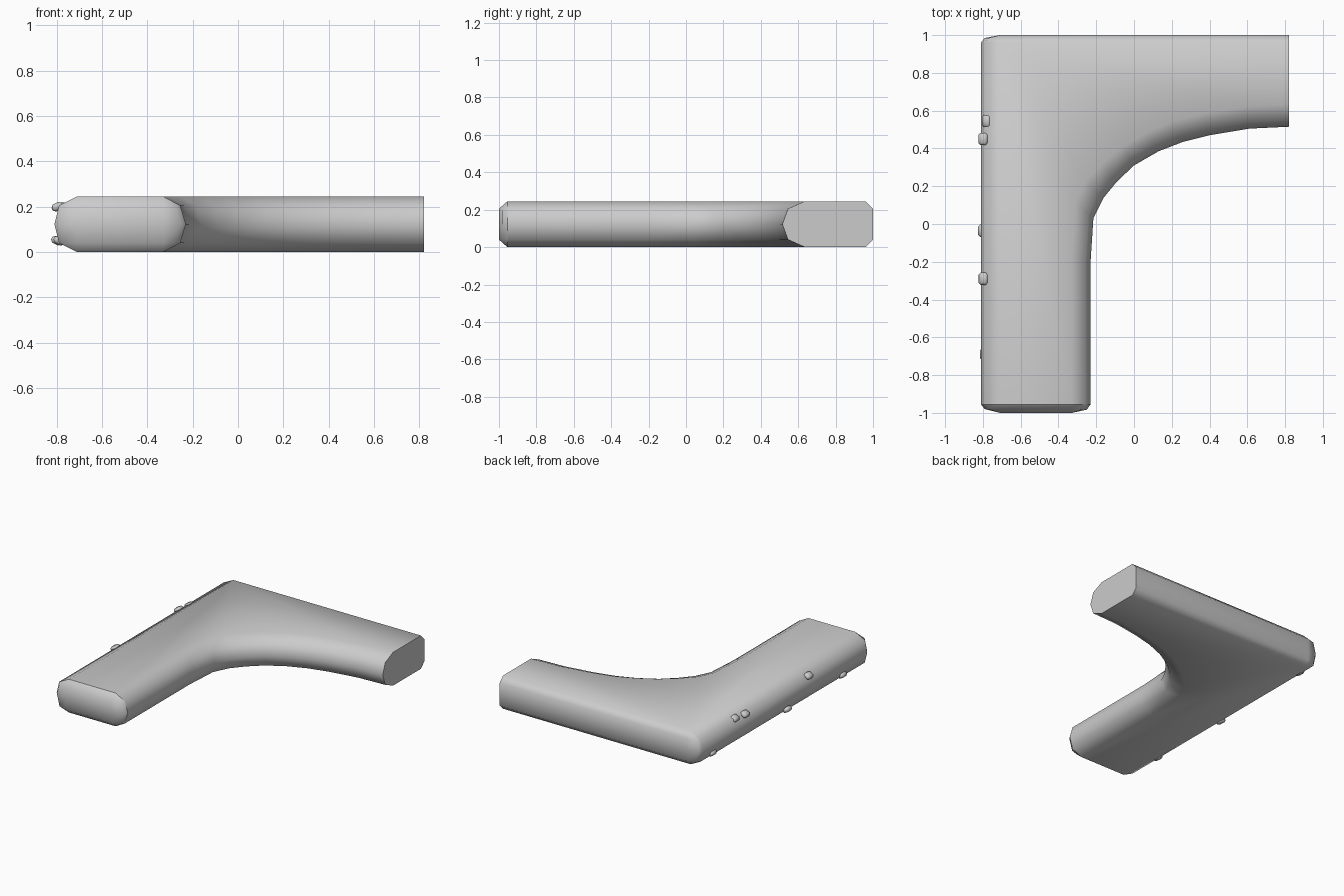
import bpy, bmesh, math

if "Cube" in bpy.data.objects:
    bpy.data.objects.remove(bpy.data.objects["Cube"])

grey = bpy.data.materials.new("plain_grey")
grey.diffuse_color = (0.6, 0.6, 0.6, 1)
grey.use_nodes = True
grey.node_tree.nodes["Principled BSDF"].inputs["Base Color"].default_value = grey.diffuse_color

H = 0.245
# Inner curve at mid height (widest) and at the flat faces (narrowest)
INNER_MID = [(-.23, -.955), (-.23, -.2), (-.215, .03), (-.16, .14), (-.09, .225), (0, .31),
             (.13, .385), (.26, .435), (.4, .47), (.61, .505), (.82, .515)]
INNER_FLAT = [(-.33, -.955), (-.33, -.2), (-.31, .11), (-.26, .225), (-.17, .32), (-.06, .41),
              (.07, .485), (.21, .545), (.38, .587), (.6, .622), (.82, .635)]


def outline(f, left, flat):
    """Plan outline of one height level; f blends the inner curve inward."""
    inner = [(a[0] + (b[0] - a[0]) * f, a[1] + (b[1] - a[1]) * f)
             for a, b in zip(INNER_MID, INNER_FLAT)]
    if flat:
        front = [(-.71, -.955)] * 3 + [(-.33, -.955)] * 2
        back = [(.82, .96)] + [(-.71, .96)] * 3
    else:
        ix = inner[0][0]
        front = [(left, -.955), (left + .02, -.98), (-.71, -1), (-.33, -1), (ix - .02, -.983)]
        back = [(.82, 1), (-.71, 1), (left + .02, .985), (left, .96)]
    return front + inner + back


# Bracket body: stacked outlines form the rounded rim
levels = [(0, 1, -.71, True), (.04, .25, -.79, False), (H / 2, 0, -.81, False),
          (H - .04, .25, -.79, False), (H, 1, -.71, True)]
bm = bmesh.new()
rings = [[bm.verts.new((x, y, z)) for x, y in outline(f, left, flat)]
         for z, f, left, flat in levels]
n = len(rings[0])
for lo, hi in zip(rings, rings[1:]):
    for i in range(n):
        j = (i + 1) % n
        bm.faces.new((lo[i], lo[j], hi[j], hi[i]))
bm.faces.new(rings[0][::-1])
bm.faces.new(rings[-1])
bmesh.ops.remove_doubles(bm, verts=bm.verts, dist=0.0005)
# Flat cut end as a single face
bmesh.ops.dissolve_faces(bm, faces=[fc for fc in bm.faces
                                    if all(v.co.x > .819 for v in fc.verts)])
bmesh.ops.recalc_face_normals(bm, faces=bm.faces)
me = bpy.data.meshes.new("bracket_body")
bm.to_mesh(me)
bm.free()
body = bpy.data.objects.new("bracket_body", me)
bpy.context.collection.objects.link(body)
me.materials.append(grey)


def smooth(ob, angle):
    bpy.ops.object.select_all(action='DESELECT')
    ob.select_set(True)
    bpy.context.view_layer.objects.active = ob
    bpy.ops.object.shade_smooth_by_angle(angle=math.radians(angle))


smooth(body, 50)
# Crisp seam around the front end cap
for e in me.edges:
    if all(abs(me.vertices[v].co.y + .955) < .001 for v in e.vertices):
        e.use_edge_sharp = True


# Small rounded nubs along the left rim
def nub(i, x, y, upper):
    b = bmesh.new()
    bmesh.ops.create_cube(b, size=1)
    bmesh.ops.scale(b, vec=(.05, .065, .034), verts=b.verts)
    bmesh.ops.bevel(b, geom=b.edges[:], offset=.011, segments=1, affect='EDGES')
    m = bpy.data.meshes.new(f"rim_nub_{i}")
    b.to_mesh(m)
    b.free()
    ob = bpy.data.objects.new(f"rim_nub_{i}", m)
    bpy.context.collection.objects.link(ob)
    ob.location = (x, y, H - .045 if upper else .05)
    ob.rotation_euler.y = math.radians(-27 if upper else 27)
    m.materials.append(grey)
    smooth(ob, 50)


for i, args in enumerate([(-.78, .545, True), (-.798, .45, True), (-.797, -.29, True),
                          (-.785, .82, False), (-.8, -.035, False), (-.79, -.69, False)]):
    nub(i + 1, *args)
